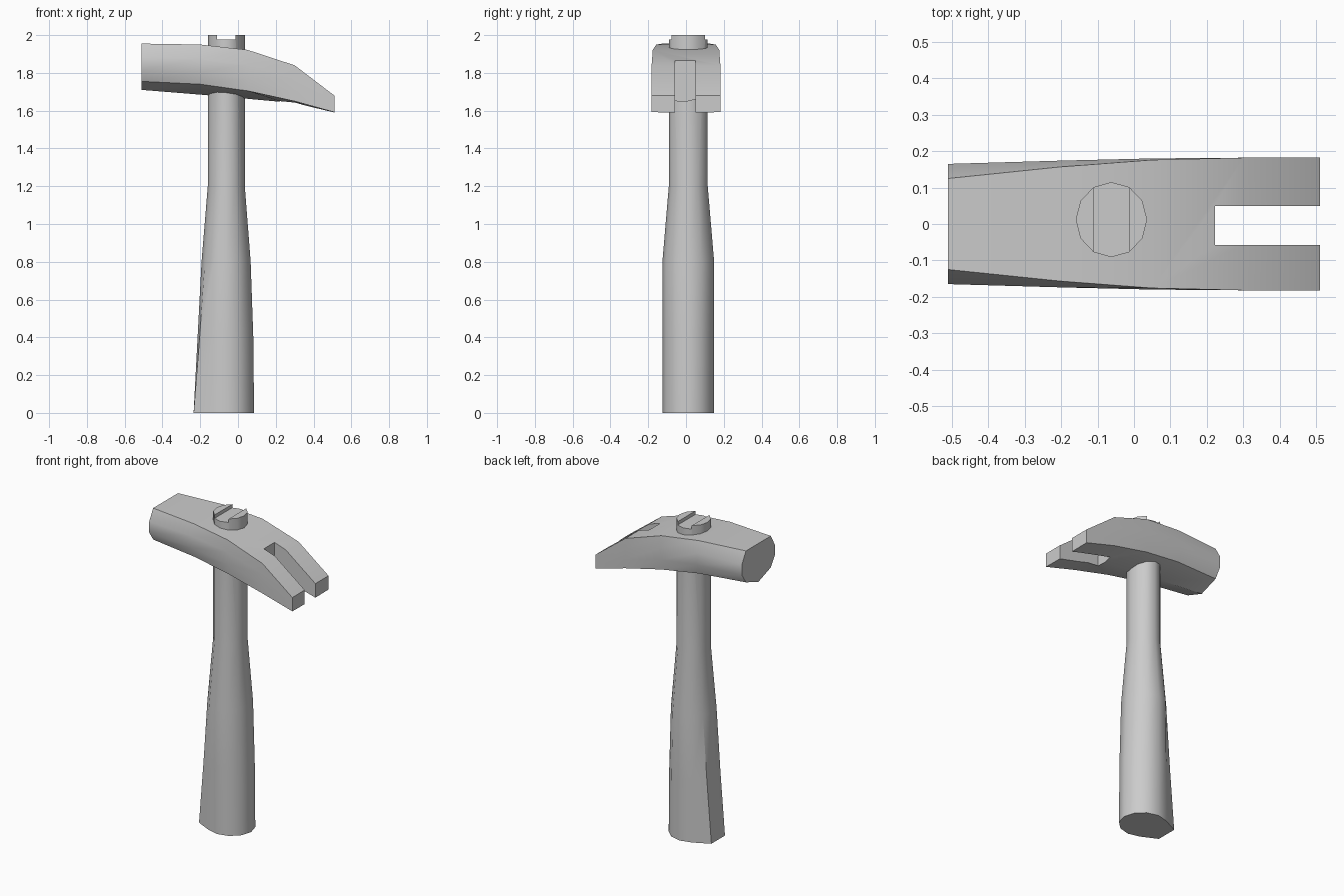
import bpy, bmesh, math

if "Cube" in bpy.data.objects:
    bpy.data.objects.remove(bpy.data.objects["Cube"])

grey = bpy.data.materials.new("plain grey")
grey.use_nodes = True
colour = (0.6, 0.6, 0.6, 1)
grey.diffuse_color = colour
grey.node_tree.nodes["Principled BSDF"].inputs["Base Color"].default_value = colour


def loft(name, rings):
    """Skin a closed solid through rings of equal point count."""
    bm = bmesh.new()
    loops = [[bm.verts.new(p) for p in ring] for ring in rings]
    n = len(loops[0])
    for a, b in zip(loops, loops[1:]):
        for i in range(n):
            j = (i + 1) % n
            bm.faces.new((a[i], a[j], b[j], b[i]))
    bm.faces.new(loops[0])
    bm.faces.new(loops[-1])
    bmesh.ops.recalc_face_normals(bm, faces=bm.faces)
    mesh = bpy.data.meshes.new(name)
    bm.to_mesh(mesh)
    bm.free()
    mesh.materials.append(grey)
    ob = bpy.data.objects.new(name, mesh)
    bpy.context.collection.objects.link(ob)
    return ob


def cut_box(ob, low, high):
    """Cut a box out of an object, then drop the cutter."""
    rings = [[(low[0], low[1], z), (high[0], low[1], z),
              (high[0], high[1], z), (low[0], high[1], z)] for z in (low[2], high[2])]
    cutter = loft("cutter", rings)
    cutter.hide_render = True
    mod = ob.modifiers.new("slot", 'BOOLEAN')
    mod.operation = 'DIFFERENCE'
    mod.solver = 'EXACT'
    mod.object = cutter
    activate(ob)
    bpy.ops.object.modifier_apply(modifier=mod.name)
    bpy.data.objects.remove(cutter)


def activate(ob):
    bpy.ops.object.select_all(action='DESELECT')
    ob.select_set(True)
    bpy.context.view_layer.objects.active = ob


def smooth(ob, degrees):
    activate(ob)
    bpy.ops.object.shade_smooth_by_angle(angle=math.radians(degrees))


# Head: curved bar, x / top z / ridge z / keel z / top y / side y / ridge y
stations = [
    (-0.51, 1.955, 1.755, 1.71, 0.125, 0.165, 0.125),
    (-0.20, 1.95, 1.74, 1.685, 0.157, 0.174, 0.155),
    (0.05, 1.922, 1.705, 1.663, 0.176, 0.18, 0.172),
    (0.30, 1.84, 1.65, 1.64, 0.182, 0.182, 0.182),
    (0.51, 1.68, 1.592, 1.59, 0.182, 0.182, 0.182),
]
rings = []
for x, top, ridge, keel, ty, sy, ry in stations:
    span = top - ridge
    half = [(ty, top), (sy, top - span * 0.35), (sy, top - span * 0.7), (ry, ridge)]
    rings.append([(x, y, z) for y, z in half] + [(x, 0, keel)]
                 + [(x, -y, z) for y, z in reversed(half)])
head = loft("hammer_head", rings)
cut_box(head, (0.222, -0.057, 1.4), (0.7, 0.05, 2.1))
smooth(head, 35)

# Handle: twelve-sided shaft, z / centre x / radius x / radius y / heel x
levels = [
    (0.0, -0.06, 0.145, 0.137, -0.235),
    (0.4, -0.062, 0.143, 0.137, None),
    (0.8, -0.063, 0.13, 0.137, None),
    (1.2, -0.062, 0.098, 0.103, None),
    (2.0, -0.062, 0.098, 0.103, None),
]
rings = []
for z, cx, rx, ry, heel in levels:
    ring = []
    for i in range(12):
        a = i * math.pi / 6
        x, y = cx + rx * math.cos(a), 0.012 + ry * math.sin(a)
        if i in (5, 6, 7):
            # flared heel that fades out up the grip
            if heel is not None:
                x = heel
            elif z == 0.4:
                x = -0.214 if i == 6 else -0.203
        ring.append((x, y, z))
    rings.append(ring)
handle = loft("handle", rings)

# Wedge groove across the top of the shaft
cut_box(handle, (-0.111, -0.3, 1.978), (-0.013, 0.3, 2.2))
smooth(handle, 35)
